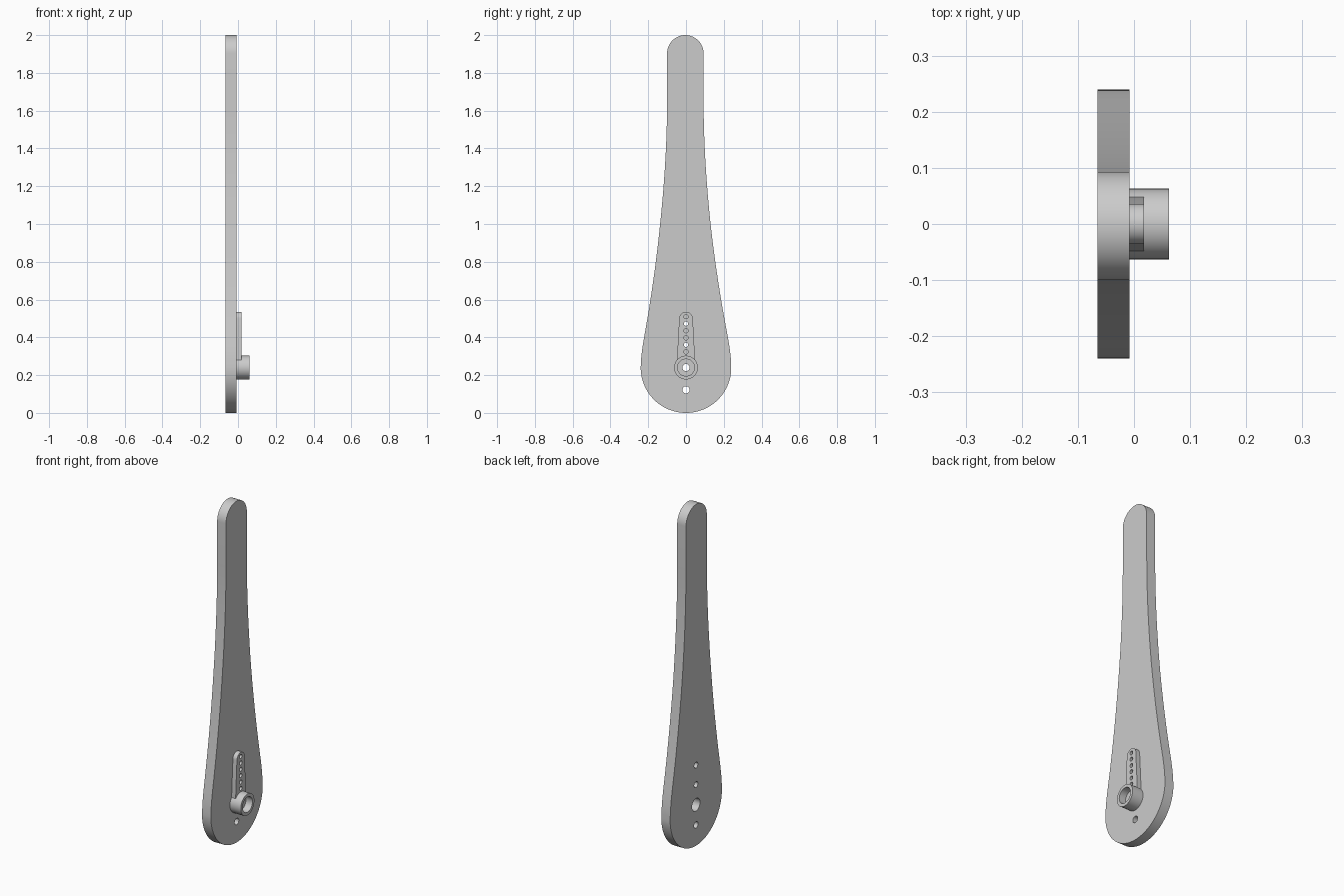
import bpy, bmesh
from math import pi, sin, cos, radians
from mathutils import Matrix, Vector
from mathutils.geometry import interpolate_bezier

if "Cube" in bpy.data.objects:
    bpy.data.objects.remove(bpy.data.objects["Cube"], do_unlink=True)

grey = bpy.data.materials.new("light grey plastic")
grey.use_nodes = True
grey.diffuse_color = (0.6, 0.6, 0.6, 1)
grey.node_tree.nodes["Principled BSDF"].inputs["Base Color"].default_value = (0.6, 0.6, 0.6, 1)

HUB_Z = 0.24


def arc(y, z, r, start, end, steps):
    """Points on an arc, in degrees, in the y-z plane."""
    angles = [radians(start + (end - start) * i / steps) for i in range(steps + 1)]
    return [(y + r * cos(a), z + r * sin(a)) for a in angles]


def hole(z, r):
    return arc(0, z, r, 0, 360, 32)[:-1]


def finish(obj):
    """Weld, colour and smooth one part."""
    bm = bmesh.new()
    bm.from_mesh(obj.data)
    bmesh.ops.remove_doubles(bm, verts=bm.verts, dist=0.0001)
    bmesh.ops.recalc_face_normals(bm, faces=bm.faces)
    bm.to_mesh(obj.data)
    bm.free()
    obj.data.materials.clear()
    obj.data.materials.append(grey)
    bpy.ops.object.select_all(action="DESELECT")
    obj.select_set(True)
    bpy.context.view_layer.objects.active = obj
    bpy.ops.object.shade_smooth_by_angle(angle=radians(30))


def slab(name, x0, x1, loops):
    """Extrude an outline with holes along x."""
    curve = bpy.data.curves.new(name, "CURVE")
    curve.dimensions = "2D"
    curve.fill_mode = "BOTH"
    curve.extrude = (x1 - x0) / 2
    for loop in loops:
        spline = curve.splines.new("POLY")
        spline.points.add(len(loop) - 1)
        for point, (y, z) in zip(spline.points, loop):
            point.co = (y, z, 0, 1)
        spline.use_cyclic_u = True
    obj = bpy.data.objects.new(name, curve)
    bpy.context.collection.objects.link(obj)
    bpy.ops.object.select_all(action="DESELECT")
    obj.select_set(True)
    bpy.context.view_layer.objects.active = obj
    bpy.ops.object.convert(target="MESH")
    obj = bpy.context.view_layer.objects.active
    turn = Matrix.Rotation(pi / 2, 4, "Z") @ Matrix.Rotation(pi / 2, 4, "X")
    obj.data.transform(Matrix.Translation(((x0 + x1) / 2, 0, 0)) @ turn)
    finish(obj)


def lathe(name, profile, z, steps=48):
    """Turn a closed (x, radius) profile around the x direction."""
    mesh = bpy.data.meshes.new(name)
    bm = bmesh.new()
    verts = [bm.verts.new((x, 0, z + r)) for x, r in profile]
    edges = [bm.edges.new((v, verts[i - 1])) for i, v in enumerate(verts)]
    bmesh.ops.spin(bm, geom=verts + edges, cent=(0, 0, z), axis=(1, 0, 0),
                   angle=2 * pi, steps=steps, use_merge=True)
    bm.to_mesh(mesh)
    bm.free()
    obj = bpy.data.objects.new(name, mesh)
    bpy.context.collection.objects.link(obj)
    finish(obj)


# Long paddle: round base, tapering sides, round tip
shoulder = [Vector(p) for p in ((0.239, 0.24), (0.24, 0.29), (0.231, 0.345), (0.222, 0.4))]
taper = [Vector(p) for p in ((0.222, 0.4), (0.146, 0.8), (0.097, 1.25), (0.0965, 1.65))]
side = [tuple(p)[:2] for p in interpolate_bezier(*shoulder, 8)[:-1] + interpolate_bezier(*taper, 24)]
outline = arc(0, HUB_Z, 0.24, 180, 360, 48)[:-1] + side
outline += arc(0, 1.9035, 0.0965, 0, 180, 32)
outline += [(-y, z) for y, z in reversed(side[1:])]
# The neck leans very slightly to one side
outline = [(y - 0.0035 * min(1, max(0, z - 0.4) / 0.6), z) for y, z in outline]
slab("paddle", -0.065, -0.008,
     [outline, hole(0.122, 0.019), hole(HUB_Z, 0.037), hole(0.358, 0.017), hole(0.472, 0.017)])

# Servo arm with a row of six holes
arm = arc(0, HUB_Z, 0.05, 180, 360, 24) + arc(0, 0.499, 0.036, 0, 180, 24)
slab("servo_arm", -0.008, 0.018,
     [arm, hole(HUB_Z, 0.03)] + [hole(0.323 + 0.0374 * i, 0.0115) for i in range(6)])

# Cupped hub with a screw hole through its floor
lathe("hub", [(-0.008, 0.063), (0.062, 0.063), (0.062, 0.045),
              (0.02, 0.045), (0.02, 0.019), (-0.008, 0.019)], HUB_Z)
